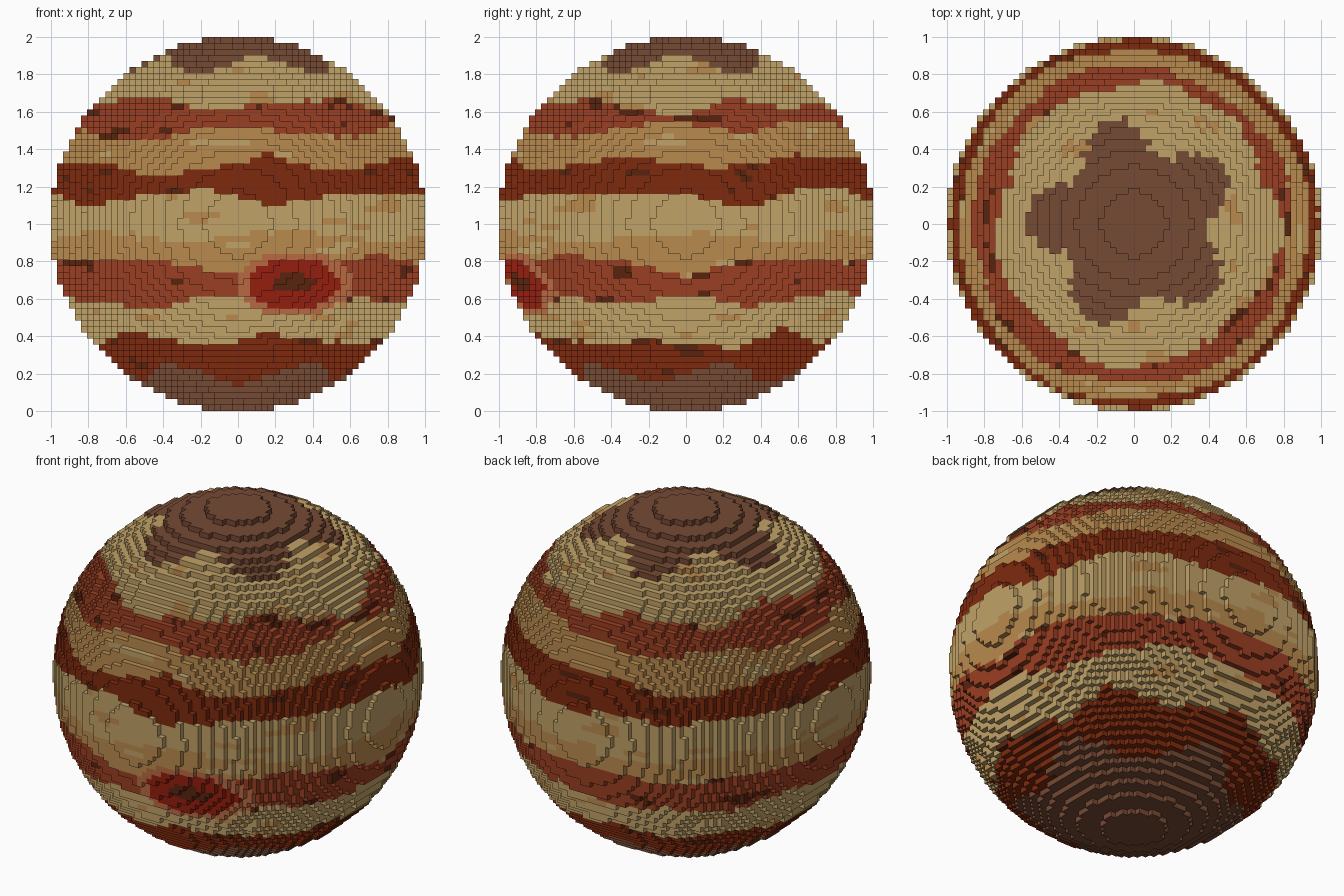
import bpy
import math
from mathutils import Vector, noise

if "Cube" in bpy.data.objects:
    bpy.data.objects.remove(bpy.data.objects["Cube"])

N = 62                 # blocks across the globe
H = 2.0 / N            # block size
R2 = (N / 2) ** 2

# ---- colours ----
def lin(c):
    c /= 255
    return c / 12.92 if c <= 0.04045 else ((c + 0.055) / 1.055) ** 2.4

COLOURS = {
    "polar_brown": (118, 74, 52),
    "cream": (193, 162, 104),
    "brick_red": (154, 62, 34),
    "tan_orange": (186, 138, 78),
    "dark_rust": (127, 42, 14),
    "maroon": (90, 35, 15),
    "storm_red": (148, 30, 14),
    "storm_halo": (184, 106, 66),
}
NAMES = list(COLOURS)
IDX = {n: i for i, n in enumerate(NAMES)}
materials = []
for name, rgb in COLOURS.items():
    m = bpy.data.materials.new(name)
    m.diffuse_color = (*[lin(c) for c in rgb], 1.0)
    m.use_nodes = True
    m.node_tree.nodes["Principled BSDF"].inputs["Base Color"].default_value = m.diffuse_color
    materials.append(m)

# ---- wavy cloud band edges: height every 20 degrees of longitude from -180 ----
def wave(row):
    def height(deg):
        t = (deg + 180) / 20
        i = int(math.floor(t))
        a, b = row[i % 18], row[(i + 1) % 18]
        return a + (b - a) * (t - i)
    return height

def lobes(mid, amp, shift):
    return lambda deg: mid + amp * math.cos(math.radians(5 * (deg - shift)))

NORTH_RED_TOP = wave([1.66, 1.64, 1.68, 1.66, 1.60, 1.64, 1.66, 1.67, 1.61,
                      1.58, 1.68, 1.63, 1.63, 1.62, 1.66, 1.64, 1.62, 1.70])
NORTH_RED_LOW = wave([1.50, 1.50, 1.45, 1.45, 1.52, 1.51, 1.47, 1.47, 1.53,
                      1.54, 1.48, 1.54, 1.55, 1.53, 1.50, 1.49, 1.54, 1.47])
RUST_TOP = wave([1.33, 1.32, 1.33, 1.26, 1.29, 1.37, 1.28, 1.31, 1.37,
                 1.31, 1.31, 1.37, 1.36, 1.36, 1.37, 1.28, 1.31, 1.37])
RUST_LOW = wave([1.17, 1.14, 1.10, 1.15, 1.19, 1.10, 1.16, 1.15, 1.17,
                 1.15, 1.09, 1.19, 1.18, 1.11, 1.17, 1.13, 1.16, 1.17])
SOUTH_RED_TOP = wave([0.80, 0.80, 0.80, 0.82, 0.75, 0.74, 0.80, 0.83, 0.80,
                      0.72, 0.81, 0.80, 0.79, 0.80, 0.82, 0.76, 0.80, 0.80])
SOUTH_RED_LOW = wave([0.62, 0.60, 0.57, 0.55, 0.62, 0.62, 0.58, 0.60, 0.57,
                      0.63, 0.56, 0.60, 0.64, 0.62, 0.57, 0.60, 0.56, 0.63])
SOUTH_RUST_TOP = wave([0.36, 0.35, 0.42, 0.39, 0.34, 0.41, 0.38, 0.36, 0.37,
                       0.37, 0.33, 0.44, 0.37, 0.38, 0.42, 0.35, 0.40, 0.37])

# bands from the north pole down: lower edge and colour
BANDS = [
    (lobes(1.855, 0.05, 211), "polar_brown"),
    (NORTH_RED_TOP, "cream"),
    (NORTH_RED_LOW, "brick_red"),
    (RUST_TOP, "tan_orange"),
    (RUST_LOW, "dark_rust"),
    (lobes(0.93, 0.025, 0), "cream"),
    (SOUTH_RED_TOP, "tan_orange"),
    (SOUTH_RED_LOW, "brick_red"),
    (SOUTH_RUST_TOP, "cream"),
    (lobes(0.20, 0.05, 19), "dark_rust"),
    (lambda deg: -1.0, "polar_brown"),
]
STREAK = {"cream": "tan_orange", "tan_orange": "cream",
          "brick_red": "maroon", "dark_rust": "maroon"}

def colour_at(x, y, z):
    # oval storm on the front
    if y < 0:
        d = math.hypot((x - 0.30) / 0.245, (z - 0.68) / 0.135)
        if math.hypot((x - 0.30) / 0.115, (z - 0.685) / 0.05) < 1:
            return "maroon"
        if d < 1:
            return "storm_red"
        if d < 1.27:
            return "storm_halo"
    # bands with slightly ragged edges
    deg = math.degrees(math.atan2(y, x))
    zz = z + 0.012 * noise.noise(Vector((x * 9, y * 9, z * 9)))
    name = next(c for edge, c in BANDS if zz >= edge(deg))
    # thin drifting streaks
    n = noise.noise(Vector((x * 4.5 + 7, y * 4.5 + 3, z * 17)))
    if name in STREAK and n > 0.43:
        name = STREAK[name]
    return name

# ---- block globe: only exposed block sides are made ----
def solid(i, j, k):
    c = N / 2 - 0.5
    return (i - c) ** 2 + (j - c) ** 2 + (k - c) ** 2 <= R2

def side(axis, sign):
    u, v = (axis + 1) % 3, (axis + 2) % 3
    loop = []
    for a, b in ((0, 0), (1, 0), (1, 1), (0, 1)):
        p = [0, 0, 0]
        p[axis], p[u], p[v] = (1 if sign > 0 else 0), a, b
        loop.append(tuple(p))
    step = [0, 0, 0]
    step[axis] = sign
    return step, loop if sign > 0 else loop[::-1]

SIDES = [side(a, s) for a in range(3) for s in (-1, 1)]
verts, faces, face_mats, lookup = [], [], [], {}

def corner(p):
    if p not in lookup:
        lookup[p] = len(verts)
        verts.append((p[0] * H - 1, p[1] * H - 1, p[2] * H))
    return lookup[p]

for i in range(N):
    for j in range(N):
        for k in range(N):
            if not solid(i, j, k):
                continue
            mat = None
            for (dx, dy, dz), loop in SIDES:
                if solid(i + dx, j + dy, k + dz):
                    continue
                if mat is None:
                    mat = IDX[colour_at((i + .5) * H - 1, (j + .5) * H - 1, (k + .5) * H)]
                faces.append([corner((i + a, j + b, k + c)) for a, b, c in loop])
                face_mats.append(mat)

mesh = bpy.data.meshes.new("banded_planet")
mesh.from_pydata(verts, [], faces)
for m in materials:
    mesh.materials.append(m)
mesh.polygons.foreach_set("material_index", face_mats)
mesh.update()
planet = bpy.data.objects.new("banded_planet", mesh)
bpy.context.collection.objects.link(planet)
